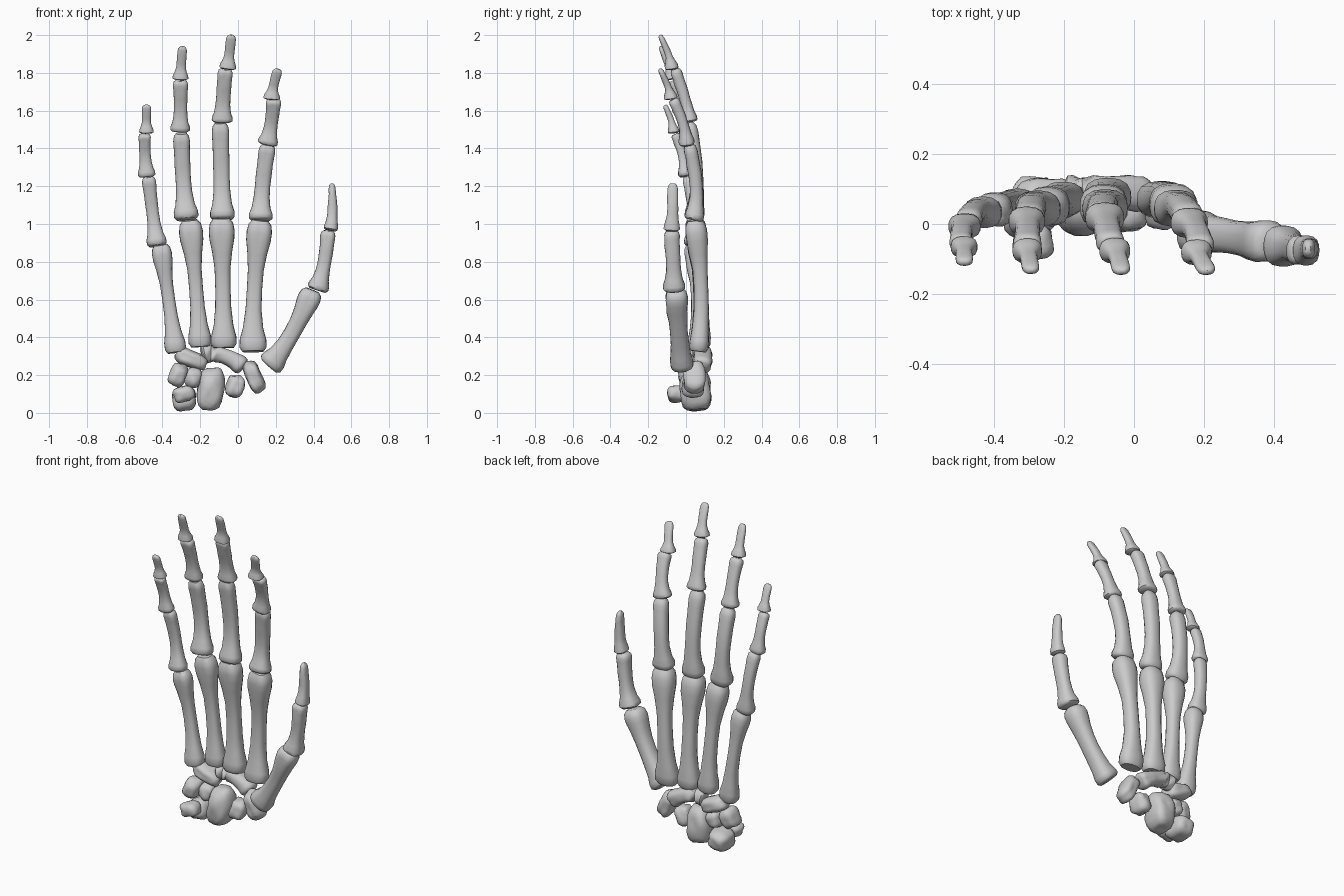
import bpy, bmesh, math, random
from mathutils import Vector, Euler, noise

SIDES = 18
# position along bone, blend weights (base, waist, head), scale
LONG = [(0, 'b', .78), (.035, 'b', .98), (.10, 'b', .97), (.2, 'bw', .95), (.35, 'w', 1.05), (.5, 'w', 1),
        (.65, 'w', 1.04), (.77, 'wh', .98), (.86, 'h', .97), (.92, 'h', 1), (.97, 'h', .9), (1, 'h', .62)]
TIP = [(0, 'b', .72), (.05, 'b', 1), (.15, 'b', .96), (.28, 'bw', .95), (.42, 'w', 1.03), (.58, 'w', 1),
       (.72, 'wh', 1), (.82, 'h', 1), (.92, 'h', .95), (.97, 'h', .75), (1, 'h', .4)]


def finish(bm, name, angle=60):
    bmesh.ops.recalc_face_normals(bm, faces=bm.faces)
    me = bpy.data.meshes.new(name)
    bm.to_mesh(me)
    bm.free()
    ob = bpy.data.objects.new(name, me)
    bpy.context.collection.objects.link(ob)
    bpy.ops.object.select_all(action='DESELECT')
    bpy.context.view_layer.objects.active = ob
    ob.select_set(True)
    bpy.ops.object.shade_smooth_by_angle(angle=math.radians(angle))
    return ob


def bone(name, base, mid, top, widths, depths, profile=LONG):
    """Loft a bone along a curve through three points; half widths/depths at base, waist, head."""
    a, m, c = Vector(base), Vector(mid), Vector(top)
    ctrl = 2 * m - (a + c) / 2
    bm = bmesh.new()
    rings = []
    for t, key, s in profile:
        p = a * (1 - t) ** 2 + ctrl * 2 * t * (1 - t) + c * t * t
        tan = ((ctrl - a) * (1 - t) + (c - ctrl) * t).normalized()
        u = Vector((1, 0, 0))
        u = (u - tan * u.dot(tan)).normalized()
        v = tan.cross(u)
        w = sum(widths['bwh'.index(k)] for k in key) / len(key) * s
        d = sum(depths['bwh'.index(k)] for k in key) / len(key) * s
        ring = []
        for i in range(SIDES):
            th = 2 * math.pi * i / SIDES
            r = 1 - .04 * math.cos(4 * th)
            palm = max(0, -math.sin(th))
            if key == 'h' and profile is LONG:      # groove between the two condyles
                r -= .16 * palm ** 8
            if key == 'w':                          # flatter palm side of the shaft
                r -= .12 * palm ** 3
            ring.append(bm.verts.new(p + u * (w * r * math.cos(th)) + v * (d * r * math.sin(th))))
        rings.append(ring)
    for r0, r1 in zip(rings, rings[1:]):
        for i in range(SIDES):
            j = (i + 1) % SIDES
            bm.faces.new((r0[i], r0[j], r1[j], r1[i]))
    bm.faces.new(rings[0])
    bm.faces.new(rings[-1])
    return finish(bm, name, 50)


def carpal(name, loc, size, rot=(0, 0, 0), seed=0):
    """Lumpy rounded block for a wrist bone."""
    bm = bmesh.new()
    bmesh.ops.create_icosphere(bm, subdivisions=3, radius=1)
    e = Euler([math.radians(r) for r in rot]).to_matrix()
    for vert in bm.verts:
        n = vert.co.normalized()
        k = sum(abs(x) ** 3.2 for x in n) ** (-1 / 3.2)
        k *= 1 + .16 * noise.noise(n * 1.5 + Vector((seed * 7.3, seed * 3.1, 0)))
        vert.co = Vector(loc) + e @ Vector([n[i] * k * size[i] for i in range(3)])
    return finish(bm, name)


# metacarpals
bone("index_metacarpal", (.08, .065, .325), (.087, .078, .65), (.12, .042, 1.02),
     (.076, .042, .07), (.055, .042, .064))
bone("middle_metacarpal", (-.075, .075, .345), (-.08, .075, .66), (-.088, .042, 1.03),
     (.072, .042, .071), (.058, .042, .064))
bone("ring_metacarpal", (-.2, .07, .35), (-.222, .07, .66), (-.255, .04, 1.02),
     (.064, .038, .066), (.052, .038, .06))
bone("little_metacarpal", (-.328, .05, .32), (-.367, .058, .6), (-.41, .03, .89),
     (.06, .035, .055), (.05, .036, .053))
bone("thumb_metacarpal", (.165, -.02, .25), (.285, -.04, .42), (.395, -.055, .65),
     (.072, .046, .064), (.065, .052, .066))

# index finger
bone("index_proximal", (.12, .04, 1.02), (.13, .052, 1.2), (.158, .015, 1.42),
     (.067, .042, .046), (.055, .038, .04))
bone("index_middle", (.155, .005, 1.42), (.177, -.02, 1.54), (.19, -.07, 1.66),
     (.056, .036, .042), (.045, .03, .033))
bone("index_distal", (.178, -.08, 1.66), (.188, -.098, 1.73), (.212, -.138, 1.82),
     (.046, .026, .028), (.038, .02, .016), TIP)

# middle finger
bone("middle_proximal", (-.082, .04, 1.025), (-.087, .055, 1.25), (-.094, .015, 1.535),
     (.069, .044, .048), (.056, .038, .042))
bone("middle_middle", (-.084, .02, 1.54), (-.078, -.01, 1.67), (-.066, -.06, 1.82),
     (.059, .039, .042), (.046, .032, .034))
bone("middle_distal", (-.056, -.075, 1.82), (-.046, -.095, 1.9), (-.035, -.138, 2.0),
     (.046, .027, .028), (.038, .02, .016), TIP)

# ring finger
bone("ring_proximal", (-.272, .038, 1.025), (-.29, .053, 1.24), (-.3, .01, 1.48),
     (.069, .042, .046), (.054, .037, .04))
bone("ring_middle", (-.307, .01, 1.49), (-.304, -.018, 1.62), (-.305, -.065, 1.76),
     (.055, .036, .042), (.044, .03, .033))
bone("ring_distal", (-.305, -.075, 1.765), (-.301, -.095, 1.84), (-.293, -.135, 1.94),
     (.044, .026, .026), (.037, .02, .016), TIP)

# little finger
bone("little_proximal", (-.428, .03, .885), (-.452, .038, 1.06), (-.474, .005, 1.25),
     (.056, .034, .039), (.047, .031, .034))
bone("little_middle", (-.482, -.005, 1.25), (-.492, -.022, 1.37), (-.494, -.06, 1.475),
     (.049, .031, .034), (.038, .026, .028))
bone("little_distal", (-.485, -.065, 1.48), (-.485, -.08, 1.55), (-.484, -.112, 1.63),
     (.04, .024, .026), (.032, .018, .015), TIP)

# thumb
bone("thumb_proximal", (.42, -.062, .65), (.458, -.07, .8), (.477, -.078, .965),
     (.06, .037, .042), (.062, .042, .046))
bone("thumb_distal", (.489, -.076, .965), (.5, -.072, 1.07), (.497, -.07, 1.215),
     (.039, .027, .02), (.045, .032, .03), TIP)

# wrist bones, thumb side to little-finger side
bone("arched_carpal", (-.19, .085, .31), (-.08, .092, .303), (.03, .085, .24),
     (.05, .042, .052), (.055, .052, .055))
carpal("thumb_side_carpal", (.085, .045, .19), (.042, .058, .085), (0, -22, 0), 1)
carpal("round_carpal", (-.015, .035, .14), (.046, .055, .06), (0, 15, 10), 2)
carpal("large_carpal", (-.145, .05, .125), (.07, .08, .108), (0, 6, 0), 3)
carpal("hooked_carpal", (-.25, .07, .285), (.085, .058, .045), (0, 22, 0), 4)
carpal("small_inner_carpal", (-.238, .05, .185), (.042, .055, .052), (0, 10, 0), 5)
carpal("outer_carpal", (-.318, .02, .2), (.044, .058, .062), (0, 20, 0), 6)
carpal("corner_carpal", (-.285, .055, .072), (.062, .076, .06), (0, -10, 0), 7)
carpal("pea_carpal", (-.285, -.05, .1), (.055, .05, .04), (0, -15, 0), 8)
